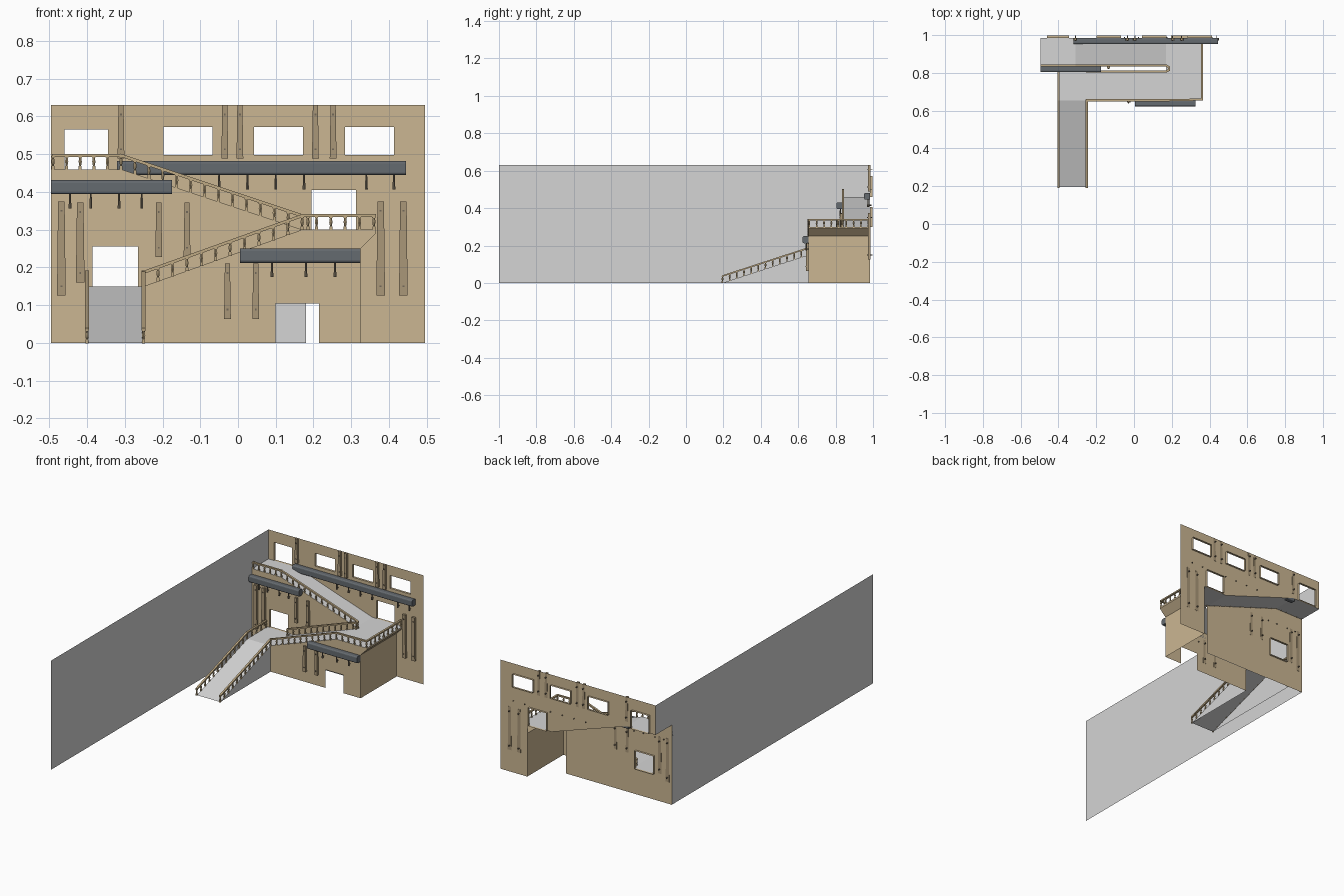
import bpy, bmesh, math
from mathutils import Vector, Matrix

if "Cube" in bpy.data.objects:
    bpy.data.objects.remove(bpy.data.objects["Cube"])

def material(name, rgb):
    m = bpy.data.materials.new(name)
    m.diffuse_color = (*rgb, 1)
    m.use_nodes = True
    m.node_tree.nodes["Principled BSDF"].inputs["Base Color"].default_value = m.diffuse_color
    return m

TAN = material("adobe tan", (0.60, 0.47, 0.29))
GREY = material("plaster grey", (0.66, 0.66, 0.66))
DARK = material("slate grey", (0.13, 0.145, 0.16))
WOOD = material("weathered wood", (0.40, 0.31, 0.19))
RAIL = material("rail wood", (0.52, 0.40, 0.23))
PEG = material("dark peg wood", (0.17, 0.14, 0.10))

def finish(name, bm, mat):
    me = bpy.data.meshes.new(name)
    bm.to_mesh(me)
    bm.free()
    me.materials.append(mat)
    ob = bpy.data.objects.new(name, me)
    bpy.context.collection.objects.link(ob)
    return ob

def sheet(name, quads, mat):
    bm = bmesh.new()
    for q in quads:
        bm.faces.new([bm.verts.new(p) for p in q])
    bmesh.ops.remove_doubles(bm, verts=bm.verts, dist=1e-5)
    return finish(name, bm, mat)

def wall(name, y, outline, holes, mat):
    """Flat wall in the xz plane with rectangular window holes."""
    bm = bmesh.new()
    loops = [outline] + [[(a, c), (b, c), (b, d), (a, d)] for a, b, c, d in holes]
    for loop in loops:
        vs = [bm.verts.new((x, y, z)) for x, z in loop]
        for i, v in enumerate(vs):
            bm.edges.new((v, vs[i - 1]))
    bmesh.ops.triangle_fill(bm, use_beauty=True, edges=bm.edges[:], normal=(0, -1, 0))
    return finish(name, bm, mat)

def reveal(name, rect, y, depth):
    """Short jamb, head and sill surfaces behind an opening."""
    a, b, c, d = rect
    p = [(a, c), (b, c), (b, d), (a, d)]
    sheet(name, [[(*p[i - 1], 0), (*p[i], 0), (*p[i], 1), (*p[i - 1], 1)] for i in range(4)], TAN)
    for v in bpy.data.objects[name].data.vertices:
        x, z, k = v.co
        v.co = (x, y + depth * k, z)

def box(bm, c, s, rot=None):
    m = Matrix.Translation(c) @ (rot or Matrix()) @ Matrix.Diagonal((*s, 1))
    return bmesh.ops.create_cube(bm, size=1, matrix=m)["verts"]

YB, YM, YF = 0.985, 0.837, 0.655          # back, middle and front wall planes
XL, XR = -0.495, 0.495

# walls
up_windows = [(-0.198, -0.068, 0.498, 0.572), (0.042, 0.172, 0.498, 0.572), (0.283, 0.413, 0.498, 0.572)]
top_door, mid_door = (-0.46, -0.345, 0.46, 0.565), (0.195, 0.312, 0.30, 0.405)
low_door = (-0.385, -0.265, 0.15, 0.255)
wall("back_wall", YB, [(XL, .63), (XR, .63), (XR, 0), (.325, 0), (.325, .30), (.312, .30), (.312, .405),
     (.195, .405), (.195, .30), (.17, .30), (-.31, .46), (-.345, .46), (-.345, .565), (-.46, .565),
     (-.46, .46), (XL, .46)], up_windows, TAN)
wall("middle_wall", YM, [(XL, 0), (.18, 0), (.18, .30), (.17, .30), (-.31, .46), (XL, .46)], [low_door], TAN)
wall("front_wall", YF, [(-.25, 0), (.10, 0), (.10, .105), (.215, .105), (.215, 0), (.325, 0), (.325, .25),
     (.365, .29), (.365, .30), (.17, .30), (-.25, .15)], [], TAN)
sheet("inner_grey_wall", [[(-.25, YM - .003, 0), (.18, YM - .003, 0), (.18, YM - .003, .15), (-.25, YM - .003, .15)]], GREY)
sheet("side_plaster_wall", [[(XL, -1, 0), (XL, YM, 0), (XL, YM, .46), (XL, YB, .46), (XL, YB, .63), (XL, -1, .63)]], GREY)
sheet("right_block_side", [[(.325, YF, 0), (.325, YB, 0), (.325, YB, .25), (.325, YF, .25)],
      [(.325, YF, .25), (.325, YB, .25), (.365, YB, .29), (.365, YF, .29)],
      [(.365, YF, .29), (.365, YB, .29), (.365, YB, .30), (.365, YF, .30)]], TAN)
for i, r in enumerate(up_windows + [top_door, mid_door]):
    reveal("window_reveal_%d" % i, r, YB, 0.013)
reveal("low_door_reveal", low_door, YM, 0.013)

# ramps and landings
def floor(x0, x1, y0, y1, zl, zr):
    return [(x0, y0, zl), (x1, y0, zr), (x1, y1, zr), (x0, y1, zl)]
sheet("first_ramp", [
    [(-.40, .195, 0), (-.25, .195, 0), (-.25, YF, .15), (-.40, YF, .15)],
    floor(-.40, -.25, YF, YM, .15, .15)], GREY)
sheet("first_ramp_sides", [
    [(-.25, .195, 0), (-.25, YF, 0), (-.25, YF, .15)],
    [(-.40, .195, 0), (-.40, YF, .15), (-.40, YM, .15), (-.40, YM, 0)]], GREY)
sheet("second_ramp", [floor(-.25, .17, YF, .81, .15, .30)], GREY)
sheet("second_landing", [floor(.17, .365, YF, YB, .30, .30)], GREY)
sheet("third_ramp", [floor(-.31, .17, YM, YB, .46, .30), floor(XL, -.31, YM, YB, .46, .46)], GREY)

# railings: sloped handrail over turned balusters
def railing(name, pts, h=0.037):
    bm = bmesh.new()
    pts = [Vector(p) for p in pts]
    for a, b in zip(pts, pts[1:]):
        d = b - a
        rot = d.to_track_quat('X', 'Z').to_matrix().to_4x4()
        box(bm, (a + b) / 2 + Vector((0, 0, h)), (d.length + .006, .011, .008), rot)
        n = max(1, round(d.length / 0.04))
        for i in range(n if b is not pts[-1] else n + 1):
            p = a + d * (i / n)
            box(bm, p + Vector((0, 0, .004)), (.008, .008, .010))
            for z, r1, r2 in ((.014, .0025, .005), (.026, .005, .003)):
                bmesh.ops.create_cone(bm, segments=6, radius1=r1, radius2=r2, depth=.012,
                                      matrix=Matrix.Translation(p + Vector((0, 0, z))))
            box(bm, p + Vector((0, 0, .033)), (.009, .009, .004))
    finish(name, bm, RAIL)

railing("left_railing", [(-.40, .195, 0), (-.40, YF, .15), (-.40, YM - .01, .15)])
railing("outer_railing", [(-.25, .195, 0), (-.25, YF, .15), (.17, YF, .30), (.36, YF + .004, .30), (.36, YB - .01, .30)])
railing("inner_railing", [(-.25, .808, .15), (.17, .808, .30), (.185, .815, .30), (.185, .83, .30),
                          (.17, .839, .30), (-.31, .839, .46), (XL + .005, .839, .46)])

# long dark beams with hanging pegs below
def beam(name, x0, x1, z0, z1, y, pegs):
    bm = bmesh.new()
    box(bm, ((x0 + x1) / 2, y - .016, (z0 + z1) / 2), (x1 - x0, .032, z1 - z0))
    low = [e for e in bm.edges if abs(e.verts[0].co.x - e.verts[1].co.x) > .1]
    bmesh.ops.bevel(bm, geom=low, offset=.007, segments=3, profile=.5, affect='EDGES')
    ob = finish(name, bm, DARK)
    bm = bmesh.new()
    for x in pegs:
        bmesh.ops.create_cone(bm, cap_ends=True, segments=6, radius1=.0045, radius2=.0025, depth=.04,
                              matrix=Matrix.Translation((x, y - .012, z0 - .018)))
        bmesh.ops.create_cone(bm, cap_ends=True, segments=6, radius1=.003, radius2=.003, depth=.02,
                              matrix=Matrix.Translation((x, y - .004, z0 - .03)) @ Matrix.Rotation(math.pi / 2, 4, 'X'))
    finish(name + "_pegs", bm, PEG)

beam("upper_beam", -.32, .445, .445, .482, YB, [-.05, .025, .10, .175, .34, .413])
beam("left_beam", XL, -.175, .394, .431, YM, [-.445, -.39, -.315, -.255])
beam("front_beam", .005, .325, .212, .25, YF, [.09, .18, .257])

# weathered vertical planks fixed to the walls
planks = [(x, .488, .63, YB, .018) for x in (-.31, -.035, .005, .205, .252)]
planks += [(x, .125, .375, YB, .023) for x in (.378, .438)]
planks += [(-.468, .125, .375, YM, .023), (-.418, .16, .372, YM, .023),
           (-.21, .227, .372, YM, .018), (-.135, .227, .372, YM, .018),
           (-.028, .063, .21, YF, .018), (.047, .063, .21, YF, .018)]
bm, bolts = bmesh.new(), bmesh.new()
for x, z0, z1, y, w in planks:
    for v in box(bm, (x, y - .006, (z0 + z1) / 2), (w, .014, z1 - z0)):
        if v.co.z > (z0 + z1) / 2:
            v.co.x = x + (v.co.x - x) * .75
    for z in (z0 + .025, z1 - .025):
        box(bolts, (x, y - .002, z), (.005, .028, .005))
finish("wall_planks", bm, WOOD)
finish("plank_bolts", bolts, PEG)
